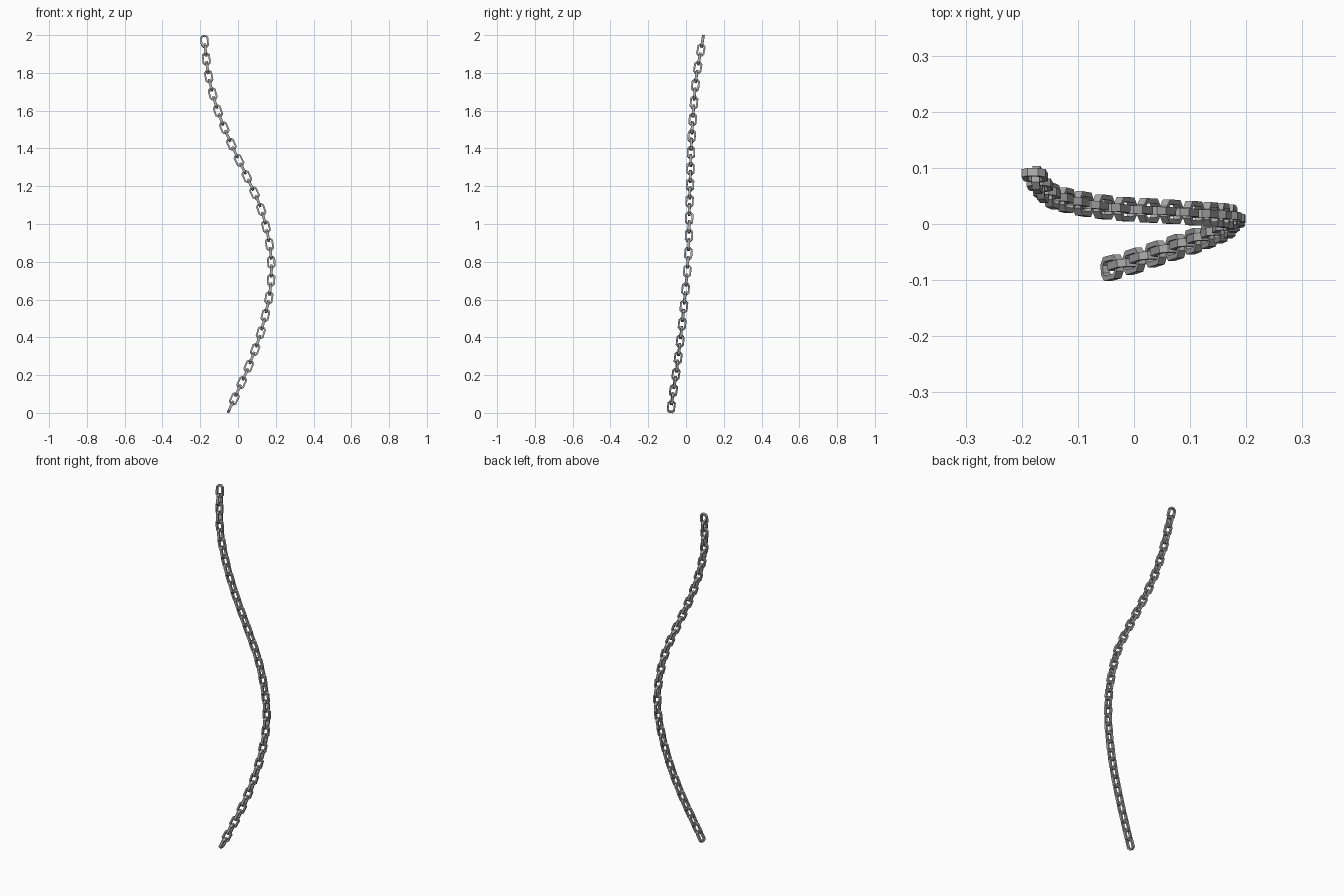
import bpy, bmesh, math
from mathutils import Vector, Matrix

if "Cube" in bpy.data.objects:
    bpy.data.objects.remove(bpy.data.objects["Cube"])

LINKS = 44
HALF_L, HALF_W, BAR, THICK = 0.0335, 0.0215, 0.009, 0.014

# hanging path of the chain, top to bottom (link centres)
PATH = [Vector(p) for p in [
    (-.177, .087, 1.967), (-.155, .055, 1.78), (-.107, .039, 1.60), (-.034, .028, 1.42),
    (.047, .023, 1.25), (.122, .018, 1.08), (.167, .014, .89), (.177, .007, .755),
    (.165, -.006, .617), (.122, -.025, .43), (.058, -.047, .25), (-.017, -.072, .08),
    (-.039, -.078, .032)]]


def smooth_path(pts, steps=40):
    ext = [2 * pts[0] - pts[1]] + pts + [2 * pts[-1] - pts[-2]]
    out = []
    for i in range(1, len(ext) - 2):
        p0, p1, p2, p3 = ext[i - 1:i + 3]
        # Hermite span with tangents weighted for uneven spacing
        a, b, c = (p1 - p0).length, (p2 - p1).length, (p3 - p2).length
        m1 = (p2 - p0) * b / (a + b)
        m2 = (p3 - p1) * b / (b + c)
        for k in range(steps):
            t = k / steps
            out.append((2*t**3 - 3*t*t + 1) * p1 + (t**3 - 2*t*t + t) * m1
                       + (3*t*t - 2*t**3) * p2 + (t**3 - t*t) * m2)
    return out + [pts[-1]]


def resample(pts, n):
    d = [0.0]
    for a, b in zip(pts, pts[1:]):
        d.append(d[-1] + (b - a).length)
    out, j = [], 0
    for i in range(n):
        s = d[-1] * i / (n - 1)
        while j < len(d) - 2 and d[j + 1] < s:
            j += 1
        out.append(pts[j].lerp(pts[j + 1], (s - d[j]) / (d[j + 1] - d[j])))
    return out


def link_mesh():
    # octagonal loop with a rectangular bar section; lies in local XZ
    def outline(w, l, c):
        return [(w, l - c), (w - c, l), (c - w, l), (-w, l - c),
                (-w, c - l), (c - w, -l), (w - c, -l), (w, c - l)]
    outer = outline(HALF_W, HALF_L, 0.012)
    inner = outline(HALF_W - BAR, HALF_L - BAR, 0.006)
    bm = bmesh.new()
    h = THICK / 2
    rings = [[bm.verts.new((x, y, z)) for x, z in o]
             for o, y in ((outer, -h), (outer, h), (inner, h), (inner, -h))]
    for r in range(4):
        a, b = rings[r], rings[(r + 1) % 4]
        for i in range(8):
            k = (i + 1) % 8
            bm.faces.new((a[i], a[k], b[k], b[i]))
    bmesh.ops.recalc_face_normals(bm, faces=bm.faces)
    me = bpy.data.meshes.new("chain_link")
    bm.to_mesh(me)
    bm.free()
    return me


# dark steel
steel = bpy.data.materials.new("dark_steel")
steel.diffuse_color = (0.4, 0.4, 0.4, 1)
steel.use_nodes = True
steel.node_tree.nodes["Principled BSDF"].inputs["Base Color"].default_value = steel.diffuse_color
mesh = link_mesh()
mesh.materials.append(steel)

# links placed along the path, alternately turned a quarter turn
centres = resample(smooth_path(PATH), LINKS)
for i, c in enumerate(centres):
    up = (centres[max(i - 1, 0)] - centres[min(i + 1, LINKS - 1)]).normalized()
    side = Vector((0, 1, 0)).cross(up).normalized()
    front = up.cross(side)
    rot = Matrix((side, front, up)).transposed()
    if i % 2:
        rot = rot @ Matrix.Rotation(math.pi / 2, 3, 'Z')
    ob = bpy.data.objects.new(f"chain_link_{i + 1:02d}", mesh)
    ob.matrix_world = Matrix.Translation(c) @ rot.to_4x4()
    bpy.context.collection.objects.link(ob)
